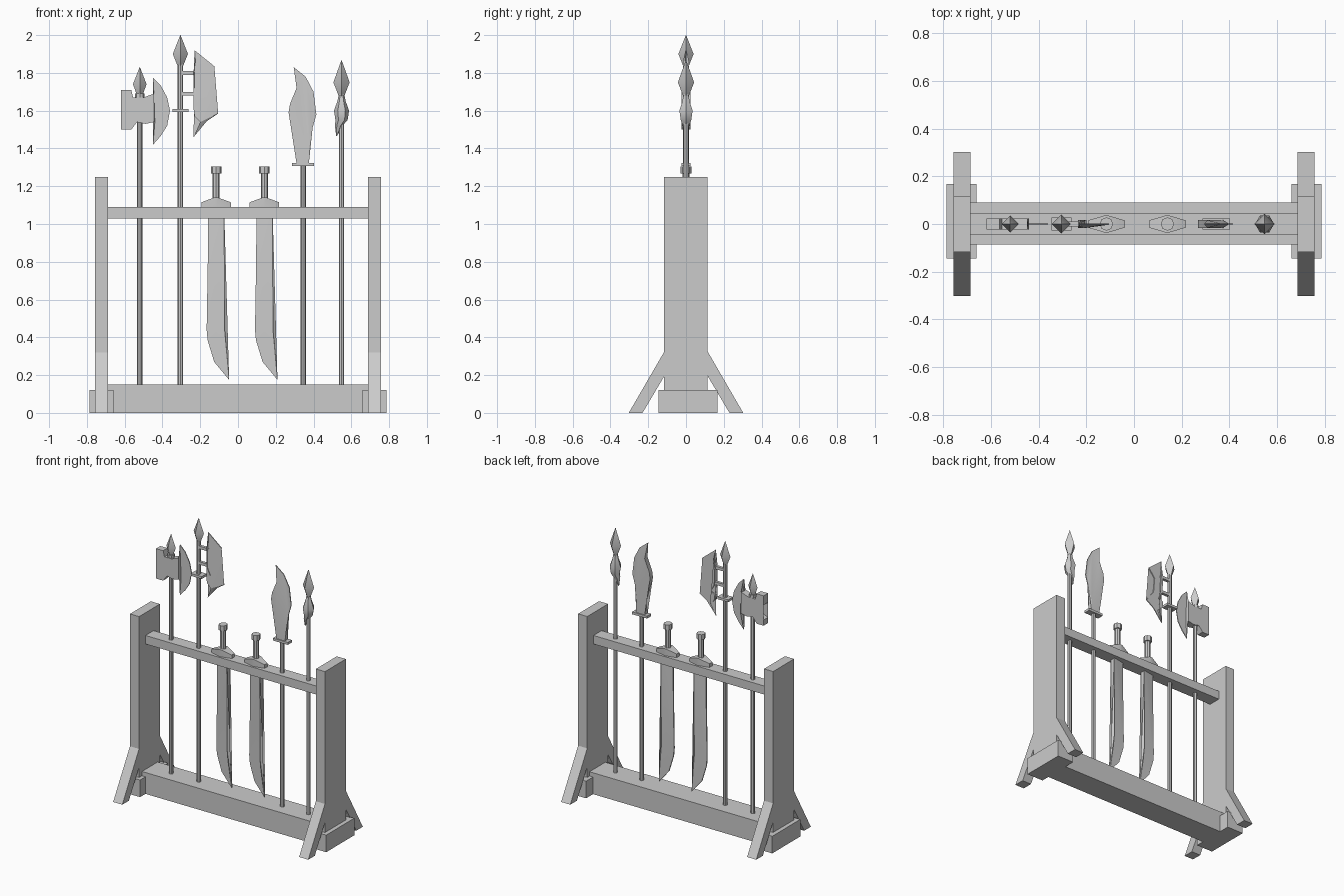
import bpy
import bmesh
import math

cube = bpy.data.objects.get("Cube")
if cube:
    bpy.data.objects.remove(cube, do_unlink=True)

GREY = (0.6, 0.6, 0.6, 1)
grey = bpy.data.materials.new("plain grey")
grey.use_nodes = True
grey.diffuse_color = GREY
grey.node_tree.nodes["Principled BSDF"].inputs["Base Color"].default_value = GREY


def finish(name, bm):
    """Turn a bmesh into a shaded object."""
    bmesh.ops.recalc_face_normals(bm, faces=bm.faces)
    mesh = bpy.data.meshes.new(name)
    bm.to_mesh(mesh)
    bm.free()
    mesh.materials.append(grey)
    obj = bpy.data.objects.new(name, mesh)
    bpy.context.collection.objects.link(obj)
    bpy.ops.object.select_all(action="DESELECT")
    obj.select_set(True)
    bpy.context.view_layer.objects.active = obj
    bpy.ops.object.shade_smooth_by_angle(angle=math.radians(35))
    return obj


def bridge(bm, front, back):
    """Close two matching loops of vertices into a solid."""
    bm.faces.new(front)
    bm.faces.new(back[::-1])
    n = len(front)
    for i in range(n):
        j = (i + 1) % n
        bm.faces.new((front[i], back[i], back[j], front[j]))


def plate(name, at, outline, thickness):
    """Upright blade: x, z outline with a half thickness rule."""
    bm = bmesh.new()
    sides = []
    for sign in (-1, 1):
        sides.append([bm.verts.new((at + x, sign * thickness(x, z), z)) for x, z in outline])
    bridge(bm, *sides)
    bmesh.ops.triangulate(bm, faces=[f for f in bm.faces if len(f.verts) > 4])
    return finish(name, bm)


def box(name, x, y, z):
    """Box from its ranges on each axis."""
    bm = bmesh.new()
    loops = [[bm.verts.new((px, py, h)) for px, py in
              ((x[0], y[0]), (x[1], y[0]), (x[1], y[1]), (x[0], y[1]))] for h in z]
    bridge(bm, *loops)
    return finish(name, bm)


def prism(name, x, outline):
    """Side outline in y, z drawn out along x."""
    bm = bmesh.new()
    bridge(bm, *[[bm.verts.new((px, y, z)) for y, z in outline] for px in x])
    return finish(name, bm)


def lathe(name, at, rings, sides):
    """Stack of rings given as x offset, height and radius."""
    bm = bmesh.new()
    loops = []
    for dx, z, r in rings:
        loops.append([bm.verts.new((at + dx + r * math.cos(i * math.tau / sides),
                                    r * math.sin(i * math.tau / sides), z))
                      for i in range(sides)])
    bm.faces.new(loops[0])
    bm.faces.new(loops[-1])
    for low, high in zip(loops, loops[1:]):
        for i in range(sides):
            j = (i + 1) % sides
            bm.faces.new((low[i], low[j], high[j], high[i]))
    return finish(name, bm)


def pole(name, at, top):
    lathe(name, at, [(0, 0.13, 0.014), (0, top, 0.014)], 8)


def spear_tip(name, at, base, wide, top, radius):
    lathe(name, at, [(0, base, 0.014), (0, wide, radius), (0, top, 0.001)], 4)


# Rack frame
box("base_beam", (-0.69, 0.69), (-0.085, 0.09), (0, 0.15))
box("top_rail", (-0.69, 0.69), (-0.045, 0.045), (1.03, 1.09))
for side, label in ((-1, "right"), (1, "left")):
    span = sorted((side * 0.687, side * 0.758))
    box(label + "_post", span, (-0.117, 0.115), (0, 1.25))
    box(label + "_foot", sorted((side * 0.66, side * 0.787)), (-0.145, 0.167), (0, 0.12))
    for way, end in ((-1, "front"), (1, "back")):
        prism(f"{label}_{end}_brace", span,
              [(way * y, z) for y, z in ((0.303, 0), (0.23, 0), (0.1, 0.22), (0.1, 0.35))])

# Battle axe with a forked back
AXE = -0.52
pole("axe_pole", AXE, 1.69)
spear_tip("axe_tip", AXE, 1.68, 1.74, 1.83, 0.036)
lathe("axe_collar", AXE, [(0, 1.66, 0.024), (0, 1.69, 0.024)], 8)
plate("axe_body", AXE,
      [(-0.1, 1.71), (-0.045, 1.71), (-0.035, 1.67), (0.02, 1.67), (0.075, 1.69),
       (0.075, 1.54), (0.03, 1.53), (-0.015, 1.54), (-0.045, 1.5), (-0.1, 1.5),
       (-0.1, 1.54), (-0.055, 1.56), (-0.055, 1.645), (-0.1, 1.645)],
      lambda x, z: 0.024)
plate("axe_blade", AXE,
      [(0.07, 1.775), (0.11, 1.735), (0.145, 1.67), (0.16, 1.6), (0.145, 1.52),
       (0.11, 1.465), (0.07, 1.42), (0.08, 1.54), (0.075, 1.69)],
      lambda x, z: 0.024 if x < 0.09 and 1.5 < z < 1.7 else 0.003)

# Halberd with a side blade on two struts
HALBERD = -0.305
pole("halberd_pole", HALBERD, 1.85)
spear_tip("halberd_tip", HALBERD, 1.835, 1.9, 2, 0.04)
box("halberd_guard", (HALBERD - 0.042, HALBERD + 0.042), (-0.027, 0.027), (1.593, 1.61))
for i, z in enumerate((1.8, 1.69)):
    box(f"halberd_strut_{i}", (HALBERD, HALBERD + 0.085), (-0.01, 0.01), (z - 0.01, z + 0.01))
plate("halberd_blade", HALBERD,
      [(0.075, 1.92), (0.08, 1.86), (0.07, 1.8), (0.075, 1.68), (0.1, 1.63),
       (0.07, 1.61), (0.075, 1.57), (0.105, 1.54), (0.07, 1.46), (0.14, 1.545),
       (0.2, 1.585), (0.14, 1.665), (0.13, 1.77), (0.18, 1.835)],
      lambda x, z: 0.016 if x < 0.11 and 1.5 < z < 1.9 else 0.003)

# Glaive
GLAIVE = 0.345
pole("glaive_pole", GLAIVE, 1.32)
box("glaive_guard", (GLAIVE - 0.058, GLAIVE + 0.058), (-0.023, 0.023), (1.307, 1.324))
plate("glaive_blade", GLAIVE,
      [(-0.035, 1.32), (-0.025, 1.4), (-0.077, 1.59), (-0.07, 1.635), (-0.035, 1.72),
       (-0.05, 1.83), (0.013, 1.78), (0.055, 1.7), (0.07, 1.58), (0.05, 1.51),
       (0.03, 1.39), (0.03, 1.32)],
      lambda x, z: 0.016 if z < 1.75 and x < 0.04 else 0.003)

# Spear with a tassel
SPEAR = 0.548
pole("spear_pole", SPEAR, 1.69)
spear_tip("spear_tip", SPEAR, 1.675, 1.75, 1.867, 0.043)
lathe("spear_tassel", SPEAR,
      [(-0.026, 1.465, 0.002), (-0.015, 1.52, 0.02), (0, 1.55, 0.032),
       (0, 1.6, 0.04), (0, 1.65, 0.022), (0, 1.68, 0.016)], 6)

# Pair of hanging swords
for at, label in ((-0.116, "right"), (0.14, "left")):
    name = label + "_sword_"
    plate(name + "blade", at,
          [(-0.042, 1.1), (0.042, 1.1), (0.045, 0.44), (0.053, 0.36), (0.069, 0.175),
           (-0.01, 0.27), (-0.045, 0.385), (-0.05, 0.44), (-0.044, 0.8)],
          lambda x, z: 0.02 if x > 0 and z > 0.3 else 0.004)
    # Guard is widest in the middle and slopes down to its ends
    plate(name + "guard", at,
          [(-0.078, 1.088), (0, 1.088), (0.078, 1.088), (0.078, 1.115), (0.01, 1.14),
           (-0.01, 1.14), (-0.078, 1.115)],
          lambda x, z: 0.035 if abs(x) < 0.05 else 0.015)
    lathe(name + "grip", at, [(0, 1.13, 0.019), (0, 1.27, 0.019)], 8)
    lathe(name + "pommel", at, [(0, 1.268, 0.028), (0, 1.305, 0.028)], 8)
